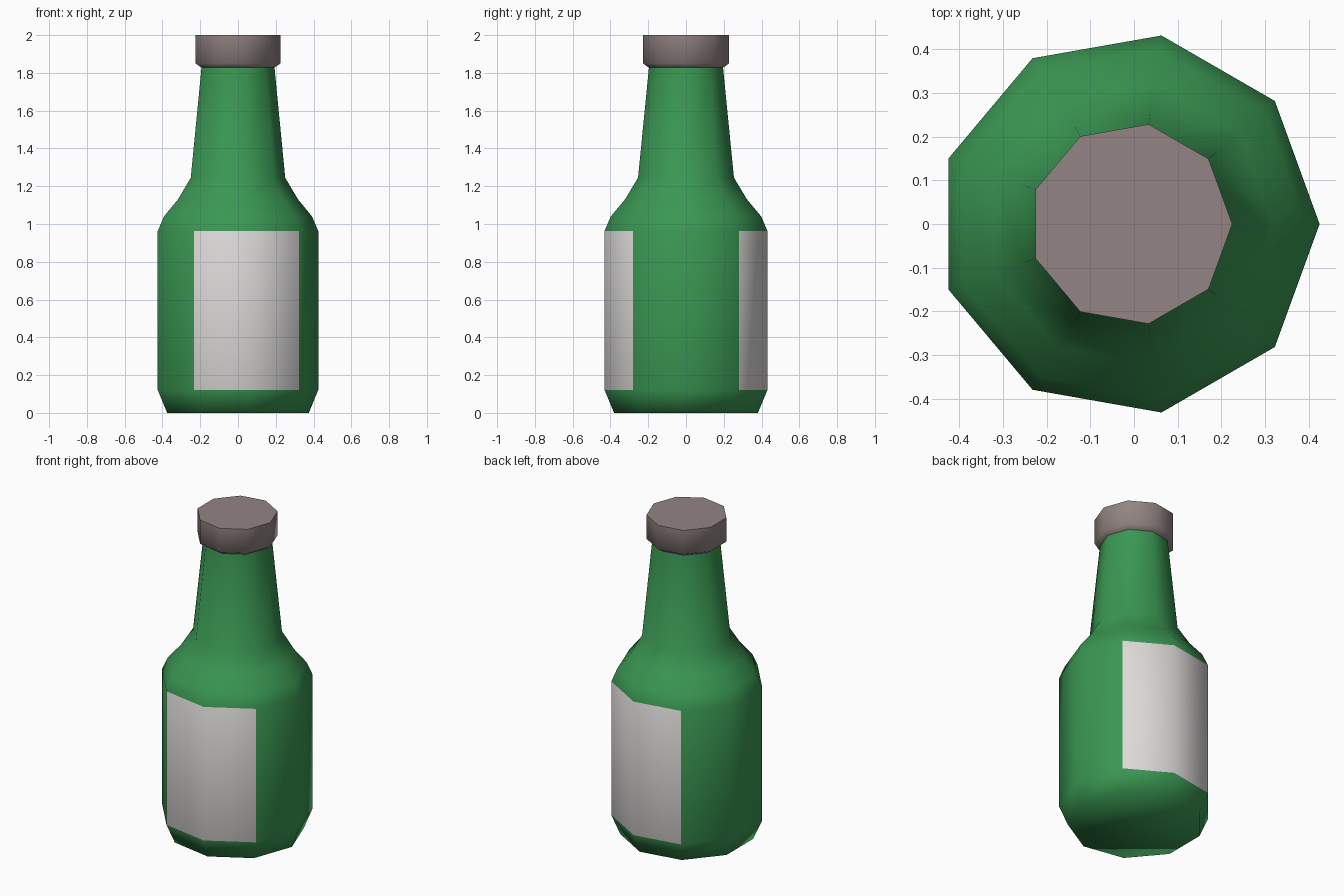
import bpy, bmesh, math

if "Cube" in bpy.data.objects:
    bpy.data.objects.remove(bpy.data.objects["Cube"])

SIDES = 9
SHIFT = 0.0302                      # keeps the odd-sided outline centred on x
R = 1 / (1 - SHIFT)                 # half width -> ring radius


def material(name, rgb):
    m = bpy.data.materials.new(name)
    m.diffuse_color = (*rgb, 1)
    m.use_nodes = True
    m.node_tree.nodes["Principled BSDF"].inputs["Base Color"].default_value = m.diffuse_color
    return m


green = material("green glass", (0.042, 0.31, 0.085))
paper = material("label paper", (0.72, 0.70, 0.69))
metal = material("cap metal", (0.29, 0.235, 0.228))


def lathe(name, profile, mats, close_bottom, close_top):
    """Stack nine-sided rings from (half width, z) pairs, smooth shaded."""
    bm = bmesh.new()
    rings = []
    for half, z in profile:
        r = half * R
        rings.append([bm.verts.new((r * (math.cos(a) - SHIFT), r * math.sin(a), z))
                      for a in (2 * math.pi * i / SIDES for i in range(SIDES))])
    for lo, hi in zip(rings, rings[1:]):
        for i in range(SIDES):
            j = (i + 1) % SIDES
            bm.faces.new((lo[i], lo[j], hi[j], hi[i]))
    for f in bm.faces:
        f.smooth = True
    if close_bottom:
        bm.faces.new(rings[0][::-1]).smooth = True
    if close_top:
        # flat lid with a crisp rim
        lid = bm.faces.new(rings[-1])
        for e in lid.edges:
            e.smooth = False
    me = bpy.data.meshes.new(name)
    # label: two full-height wall panels on the front and two on the back
    if len(mats) > 1:
        for f in bm.faces:
            c = f.calc_center_median()
            if 0.4 < c.z < 0.7 and abs(c.y) > 0.3 and c.x > -0.15:
                f.material_index = 1
    bm.to_mesh(me)
    bm.free()
    for m in mats:
        me.materials.append(m)
    ob = bpy.data.objects.new(name, me)
    bpy.context.collection.objects.link(ob)
    return ob


# glass body: base, straight wall, rounded shoulder, tapered neck
lathe("bottle_body",
      [(0.375, 0), (0.425, 0.122), (0.425, 0.962), (0.392, 1.04),
       (0.318, 1.13), (0.25, 1.245), (0.193, 1.83)],
      [green, paper], True, False)

# cap with chamfered lower edge
lathe("bottle_cap",
      [(0.193, 1.828), (0.225, 1.85), (0.225, 2.0)],
      [metal], False, True)
